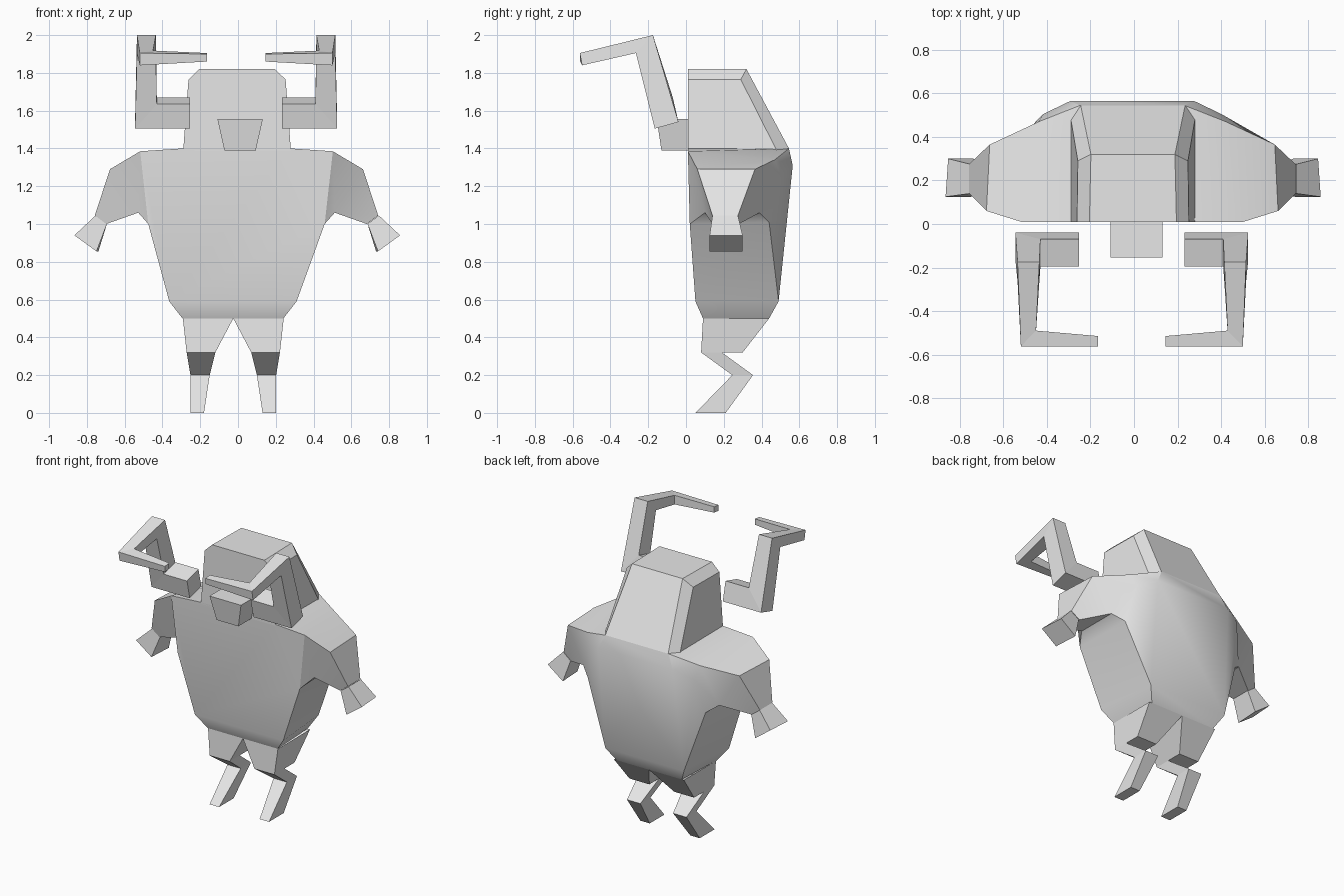
import bpy, bmesh, math

if "Cube" in bpy.data.objects:
    bpy.data.objects.remove(bpy.data.objects["Cube"])

hide = bpy.data.materials.new("plain grey")
hide.diffuse_color = (0.8, 0.8, 0.8, 1.0)
hide.use_nodes = True
hide.node_tree.nodes["Principled BSDF"].inputs["Base Color"].default_value = hide.diffuse_color


def finish(name, bm, smooth=False):
    """Turn a bmesh into a named object with the shared material."""
    bmesh.ops.recalc_face_normals(bm, faces=bm.faces)
    mesh = bpy.data.meshes.new(name)
    bm.to_mesh(mesh)
    bm.free()
    mesh.materials.append(hide)
    obj = bpy.data.objects.new(name, mesh)
    bpy.context.collection.objects.link(obj)
    if smooth:
        bpy.ops.object.select_all(action='DESELECT')
        obj.select_set(True)
        bpy.context.view_layer.objects.active = obj
        bpy.ops.object.shade_smooth_by_angle(angle=math.radians(28))
    return obj


def mirrored(name, pts, side_faces, middle, centre, smooth=False):
    """Right-half points by letter; middle strips join a point chain to its twin."""
    bm = bmesh.new()
    v = {(k, s): bm.verts.new((centre(z) + s * x, y, z))
         for k, (x, y, z) in pts.items() for s in (1, -1)}
    for s in (1, -1):
        for f in side_faces:
            bm.faces.new([v[k, s] for k in f])
    for chain in middle:
        bm.faces.new([v[k, 1] for k in chain] + [v[k, -1] for k in reversed(chain)])
    return finish(name, bm, smooth)


def loft_pair(name, rings, centre, cap_start=True):
    """Left and right copies of a bar skinned over four-cornered rings."""
    for s, label in ((1, "right"), (-1, "left")):
        bm = bmesh.new()
        vs = [[bm.verts.new((centre + s * x, y, z)) for x, y, z in r] for r in rings]
        for a, b in zip(vs, vs[1:]):
            for i in range(4):
                j = (i + 1) % 4
                bm.faces.new((a[i], a[j], b[j], b[i]))
        if cap_start:
            bm.faces.new(vs[0])
        bm.faces.new(vs[-1])
        finish(label + "_" + name, bm)


# Torso with shoulders and arms
body = {
    'A': (.267, .09, .50), 'B': (.25, .44, .50),     # hips
    'C': (.337, .05, .59), 'D': (.30, .49, .59),     # waist
    'E': (.467, .02, 1.0), 'F': (.45, .44, 1.01),    # armpit
    'G': (.51, .01, 1.385), 'H': (.43, .47, 1.34),   # shoulder top
    'I': (.41, .505, 1.25), 'J': (.285, .565, 1.31), # upper back
    'K': (.24, .545, 1.40), 'L': (.285, .01, 1.40),  # neck
    'M': (.67, .06, 1.29), 'N': (.655, .365, 1.29),  # upper arm
    'O': (.52, .10, 1.06), 'P': (.52, .39, 1.06),
    'Q': (.75, .14, 1.045), 'R': (.75, .275, 1.045), # wrist
    'S': (.69, .28, 1.0), 'T': (.69, .14, 1.0),
}
mirrored("body", body,
         ["ABDC", "CDFE", "DIF", "DJI", "JKHI", "KLGH",
          "EFPO", "FIHNP", "HGMN", "GEOM",
          "MNRQ", "NPSR", "POTS", "OMQT"],
         ["AC", "CEGL", "LK", "KJ", "JD", "DB"],
         lambda z: -.027 if z < .7 else -.008, smooth=True)

# Hands
loft_pair("hand", [
    [(.75, .14, 1.045), (.75, .275, 1.045), (.69, .28, 1.0), (.69, .14, 1.0)],
    [(.862, .125, .94), (.85, .30, .94), (.735, .30, .855), (.745, .125, .855)],
], -.004)

# Head
head = {
    'a': (.285, .01, 1.39), 'b': (.285, .48, 1.39), 'c': (.24, .545, 1.40),
    'd': (.257, .01, 1.765), 'e': (.253, .29, 1.765),
    'f': (.20, .01, 1.82), 'g': (.193, .32, 1.82),
}
mirrored("head", head, ["abed", "bcge", "degf"],
         ["adf", "fg", "gc", "cba"], lambda z: -.005)

# Snout
snout = {
    'a': (.083, -.13, 1.39), 'b': (.083, .012, 1.39),
    'c': (.12, -.155, 1.555), 'd': (.12, .012, 1.555),
}
mirrored("snout", snout, ["abdc"], ["ac", "cd", "db", "ba"], lambda z: .011)

# Legs: thigh, then backward shank and forward foot


def section(x0, x1, y0, y1, z):
    return [(x0, y0, z), (x1, y0, z), (x1, y1, z), (x0, y1, z)]


loft_pair("leg", [
    section(0, .267, .09, .44, .50),
    section(.095, .247, .08, .30, .32),
    section(.095, .247, .08, .19, .32),
    section(.125, .227, .245, .355, .20),
    section(.155, .227, .05, .21, 0),
], -.025, cap_start=False)

# Horns: out, up, forward and inward
base = [(-.165, 1.505), (-.04, 1.54), (-.07, 1.67), (-.195, 1.635)]
loft_pair("horn", [
    [(.243, y, z) for y, z in base],
    [(x, y, z) for x, (y, z) in zip((.535, .535, .42, .42), base)],
    [(.525, -.265, 1.905), (.525, -.175, 2.0), (.425, -.175, 2.0), (.425, -.265, 1.905)],
    [(.51, -.55, 1.84), (.51, -.562, 1.905), (.44, -.49, 1.918), (.44, -.49, 1.855)],
    [(.155, -.56, 1.86), (.155, -.562, 1.9), (.155, -.515, 1.905), (.155, -.515, 1.865)],
], -.01)
